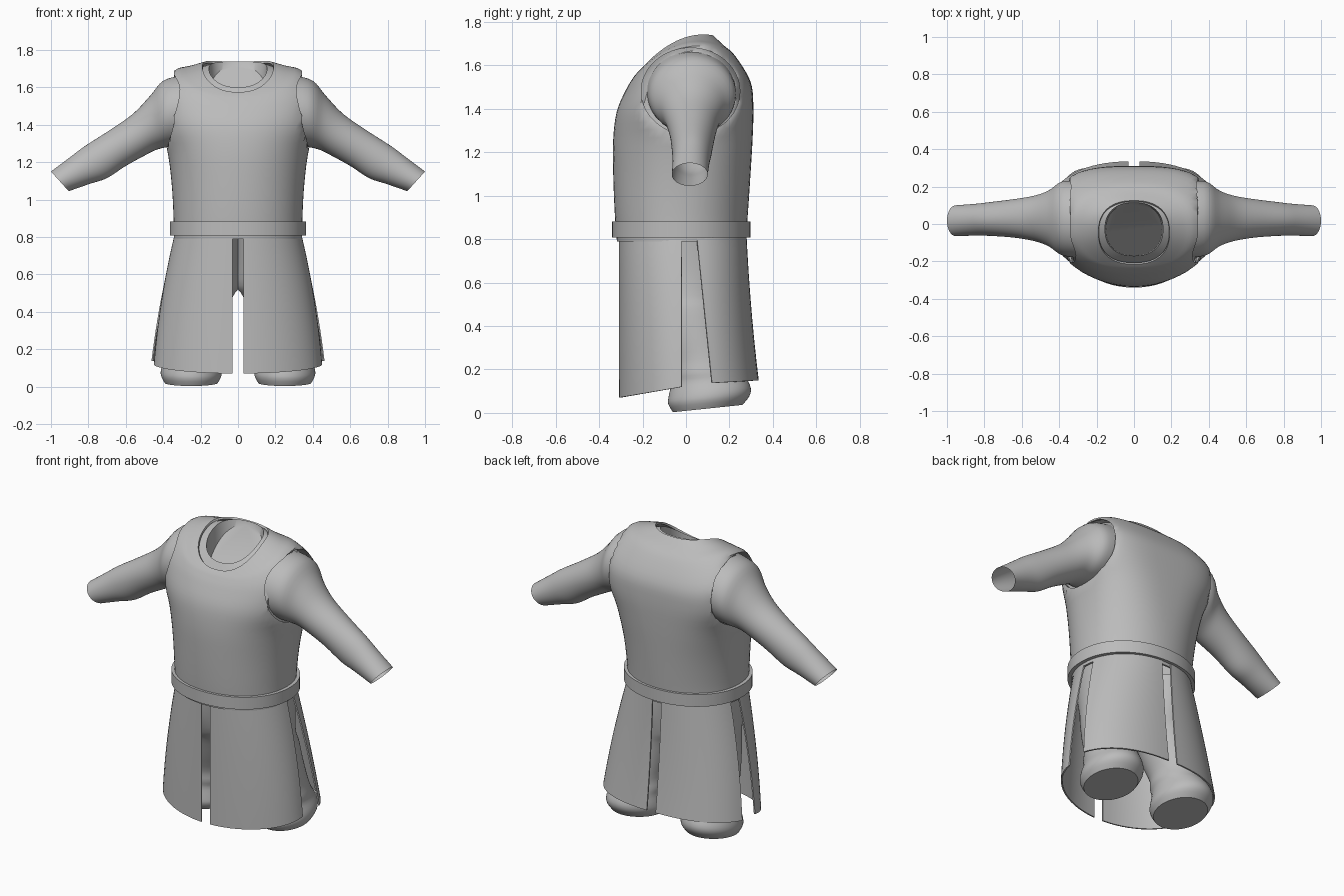
import bpy, bmesh, math
from mathutils import Vector

cube = bpy.data.objects.get("Cube")
if cube:
    bpy.data.objects.remove(cube, do_unlink=True)

grey = bpy.data.materials.new("plain grey cloth")
grey.use_nodes = True
colour = (0.5, 0.5, 0.5, 1)
grey.diffuse_color = colour
grey.node_tree.nodes["Principled BSDF"].inputs["Base Color"].default_value = colour

SEG = 64


def smooth_rows(rows, steps=4):
    """Catmull-Rom interpolation of rows of section values."""
    out = []
    for i in range(len(rows) - 1):
        quad = rows[max(i - 1, 0)], rows[i], rows[i + 1], rows[min(i + 2, len(rows) - 1)]
        for s in range(steps):
            t = s / steps
            out.append([b + 0.5 * t * (c - a + t * (2 * a - 5 * b + 4 * c - d
                        + t * (3 * (b - c) + d - a))) for a, b, c, d in zip(*quad)])
    return out + [list(rows[-1])]


def power(v, n):
    return math.copysign(abs(v) ** (2 / n), v)


def angles():
    return [2 * math.pi * i / SEG for i in range(SEG)]


def bake(ob):
    """Replace the mesh by its modified result."""
    bpy.context.view_layer.update()
    graph = bpy.context.evaluated_depsgraph_get()
    mesh = bpy.data.meshes.new_from_object(ob.evaluated_get(graph))
    ob.modifiers.clear()
    ob.data = mesh


def loft(name, rings, closed=True, caps=(False, False), thick=0):
    bm = bmesh.new()
    grid = [[bm.verts.new(p) for p in ring] for ring in rings]
    n = len(grid[0])
    for low, high in zip(grid, grid[1:]):
        for i in range(n if closed else n - 1):
            j = (i + 1) % n
            bm.faces.new((low[i], low[j], high[j], high[i]))
    for wanted, ring in zip(caps, (grid[0], grid[-1])):
        if wanted:
            bm.faces.new(ring)
    bmesh.ops.recalc_face_normals(bm, faces=bm.faces)
    # turn open sheets so that they face away from the body axis
    if sum(f.normal.dot(Vector((f.calc_center_median().x, f.calc_center_median().y, 0)))
           for f in bm.faces) < 0:
        bmesh.ops.reverse_faces(bm, faces=bm.faces)
    mesh = bpy.data.meshes.new(name)
    bm.to_mesh(mesh)
    bm.free()
    ob = bpy.data.objects.new(name, mesh)
    bpy.context.collection.objects.link(ob)
    mesh.materials.append(grey)
    if thick:
        mod = ob.modifiers.new("thickness", "SOLIDIFY")
        mod.thickness, mod.offset = thick, -1
        bake(ob)
    return ob


def body_ring(hx, yf, yb, zf, zs, zb, nf, nb, wall=1):
    """Ring with its own height at front, sides and back, flattened at the armhole wall."""
    ring = []
    for t in angles():
        n = nb if math.sin(t) > 0 else nf
        s = power(math.sin(t), n)
        z = zs + s * (zb - zf) / 2 + s * s * ((zf + zb) / 2 - zs)
        limit = wall + max(0, 1.4 - z) * .3
        x = max(-limit, min(limit, hx * power(math.cos(t), n)))
        ring.append((x, (yf + yb) / 2 + s * (yb - yf) / 2, z))
    return ring


# Sleeveless tunic
tunic_rows = [
    (.343, -.318, .275, .79, .79, .79, 2.1, 2.1),
    (.345, -.328, .285, .92, .92, .92, 2.1, 2.1),
    (.356, -.335, .297, 1.1, 1.1, 1.1, 2.1, 2.3),
    (.38, -.335, .307, 1.26, 1.27, 1.27, 2.15, 2.7),
    (.43, -.318, .31, 1.39, 1.42, 1.42, 2.2, 3.1),
    (.43, -.275, .295, 1.49, 1.58, 1.53, 2.3, 3),
    (.345, -.245, .225, 1.54, 1.682, 1.645, 2.5, 2.6),
    (.265, -.23, .17, 1.56, 1.701, 1.695, 2.5, 2.4),
    (.19, -.215, .125, 1.575, 1.712, 1.738, 2.4, 2.4)]
tunic = loft("tunic", [body_ring(*r, wall=.343) for r in smooth_rows(tunic_rows)], thick=.012)

# Armholes cut through the tunic
cutters = []
for side in (-1, 1):
    bpy.ops.mesh.primitive_cylinder_add(vertices=64, radius=1, depth=.5,
                                        location=(side * .47, .021, 1.48),
                                        rotation=(0, math.pi / 2, 0))
    cutter = bpy.context.object
    cutter.name = "armhole_cutter"
    cutter.scale = (.2, .227, 1)
    cutter.hide_render = True
    cutters.append(cutter)
    mod = tunic.modifiers.new("armhole", "BOOLEAN")
    mod.operation, mod.solver, mod.object = "DIFFERENCE", "EXACT", cutter
bake(tunic)
for cutter in cutters:
    bpy.data.objects.remove(cutter, do_unlink=True)

# Undershirt seen at the neck and armholes
shirt_rows = [
    (.335, -.31, .275, 1.1, 1.1, 1.1, 2.1, 2.3),
    (.358, -.31, .285, 1.26, 1.26, 1.26, 2.15, 2.7),
    (.408, -.295, .288, 1.39, 1.42, 1.42, 2.2, 3.1),
    (.40, -.252, .272, 1.48, 1.56, 1.52, 2.3, 3),
    (.32, -.218, .2, 1.53, 1.66, 1.63, 2.5, 2.6),
    (.155, -.17, .115, 1.6, 1.7, 1.738, 2.3, 2.3)]
loft("undershirt", [body_ring(*r, wall=.328) for r in smooth_rows(shirt_rows)])

# Lining that slopes from the back of the neck down to the chest
neck_rows = [(.155, -.17, .115, 1.6, 1.7, 1.738, 2.3, 2.3),
             (.15, -.168, .108, 1.4, 1.56, 1.715, 2.3, 2.3)]
loft("neck_lining", [body_ring(*r) for r in neck_rows], caps=(False, True))

# Sleeves: top x, z / bottom x, z / front y, back y
sleeve_rows = [
    (.30, 1.665, .32, 1.285, -.18, .23),
    (.40, 1.635, .38, 1.28, -.165, .225),
    (.47, 1.555, .44, 1.265, -.12, .18),
    (.56, 1.46, .50, 1.235, -.092, .152),
    (.68, 1.375, .60, 1.18, -.073, .133),
    (.82, 1.285, .70, 1.115, -.064, .118),
    (.90, 1.225, .79, 1.085, -.062, .108),
    (1.0, 1.15, .905, 1.045, -.065, .1)]
for side, label in ((1, "left"), (-1, "right")):
    rings = []
    for tx, tz, bx, bz, yf, yb in smooth_rows(sleeve_rows):
        rings.append([(side * ((tx + bx) / 2 + (tx - bx) / 2 * math.sin(t)),
                       (yf + yb) / 2 + (yb - yf) / 2 * math.cos(t),
                       (tz + bz) / 2 + (tz - bz) / 2 * math.sin(t)) for t in angles()])
    loft(label + "_sleeve", rings)

# Belt
loft("belt", [body_ring(.364, -.34, .296, z, z, z, 2.1, 2.1) for z in (.808, .882)], thick=.022)


# Skirt panels, split at the front, back and both sides
def skirt_panel(name, side, back):
    rings = []
    for i in range(13):
        f = i / 12
        n = 2.1 + .3 * f if back else 2.1 - .15 * f
        hx = .34 + (.2 if back else .165) * f - .055 * f * f
        hy = .30 + .03 * f + .025 * f * f if back else .29
        start = (.07 + .07 * f) / hy if back else 0
        a0 = math.asin(start ** (n / 2))
        a1 = math.acos((.03 / hx) ** (n / 2))
        ring = []
        for k in range(17):
            a = a0 + (a1 - a0) * k / 16
            s = power(math.sin(a), n)
            hem = .13 + .02 * s if back else .12 - .05 * s
            ring.append((side * hx * power(math.cos(a), n),
                         -.02 + (1 if back else -1) * hy * s,
                         .81 + (hem - .81) * f))
        rings.append(ring)
    loft(name, rings, closed=False, thick=.008)


for side, label in ((1, "left"), (-1, "right")):
    skirt_panel(label + "_front_skirt", side, False)
    skirt_panel(label + "_back_skirt", side, True)

# Trouser legs with puffed ends: z, centre x, y, radius x, y
leg_rows = [
    (.02, .25, .10, .142, .16),
    (.06, .25, .105, .162, .187),
    (.10, .25, .11, .16, .188),
    (.15, .245, .105, .147, .172),
    (.19, .24, .09, .148, .162),
    (.25, .235, .08, .14, .155),
    (.36, .215, .05, .15, .165),
    (.48, .19, .025, .162, .178),
    (.54, .165, .01, .172, .19),
    (.66, .16, .0, .165, .22),
    (.80, .16, -.01, .165, .23)]
for side, label in ((1, "left"), (-1, "right")):
    rings = []
    for z, cx, cy, rx, ry in smooth_rows(leg_rows, 3):
        tilt = .11 * max(0, 1 - z / .4)
        rings.append([(side * (cx + rx * math.cos(t)), cy + ry * math.sin(t),
                       z + tilt * ry * math.sin(t)) for t in angles()])
    loft(label + "_trouser_leg", rings, caps=(True, True))

# Smooth shading with crisp rims
bpy.ops.object.select_all(action="DESELECT")
for ob in bpy.context.scene.objects:
    if ob.type == "MESH" and grey.name in ob.data.materials:
        ob.select_set(True)
        bpy.context.view_layer.objects.active = ob
bpy.ops.object.shade_smooth_by_angle(angle=math.radians(35))
